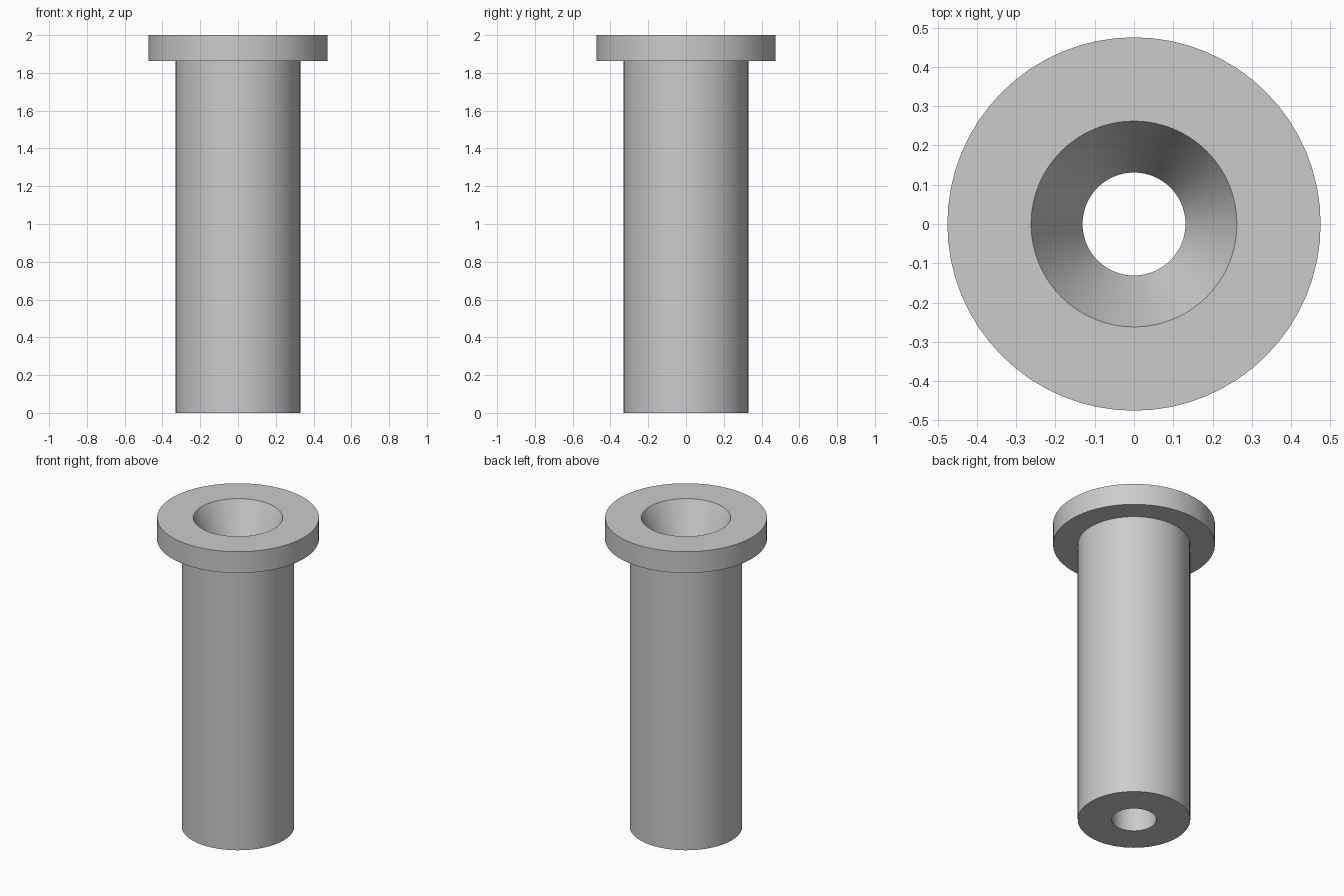
import bpy
import bmesh
import math

cube = bpy.data.objects.get("Cube")
if cube:
    bpy.data.objects.remove(cube, do_unlink=True)

SEGMENTS = 64

grey = bpy.data.materials.new("light_grey")
grey.use_nodes = True
colour = (0.6, 0.6, 0.6, 1)
grey.diffuse_color = colour
grey.node_tree.nodes["Principled BSDF"].inputs["Base Color"].default_value = colour


def lathe(name, profile):
    """Spin a closed (radius, height) profile around the z axis."""
    bm = bmesh.new()
    rings = []
    for i in range(SEGMENTS):
        a = math.tau * i / SEGMENTS
        rings.append([bm.verts.new((r * math.cos(a), r * math.sin(a), z))
                      for r, z in profile])
    n = len(profile)
    for i, ring in enumerate(rings):
        after = rings[(i + 1) % SEGMENTS]
        for j in range(n):
            k = (j + 1) % n
            bm.faces.new((ring[j], after[j], after[k], ring[k]))
    bmesh.ops.recalc_face_normals(bm, faces=bm.faces)
    mesh = bpy.data.meshes.new(name)
    bm.to_mesh(mesh)
    bm.free()
    mesh.materials.append(grey)
    obj = bpy.data.objects.new(name, mesh)
    bpy.context.collection.objects.link(obj)
    bpy.ops.object.select_all(action="DESELECT")
    obj.select_set(True)
    bpy.context.view_layer.objects.active = obj
    bpy.ops.object.shade_smooth_by_angle(angle=math.radians(25))
    return obj


# Flanged sleeve: through bore, funnel mouth, flange and shaft
bore, mouth, shaft, flange = 0.131, 0.262, 0.33, 0.475
top, flange_base, funnel_base = 2.0, 1.862, 1.738
lathe("flanged_sleeve", [
    (bore, 0), (shaft, 0),
    (shaft, flange_base), (flange, flange_base),
    (flange, top), (mouth, top),
    (bore, funnel_base),
])
